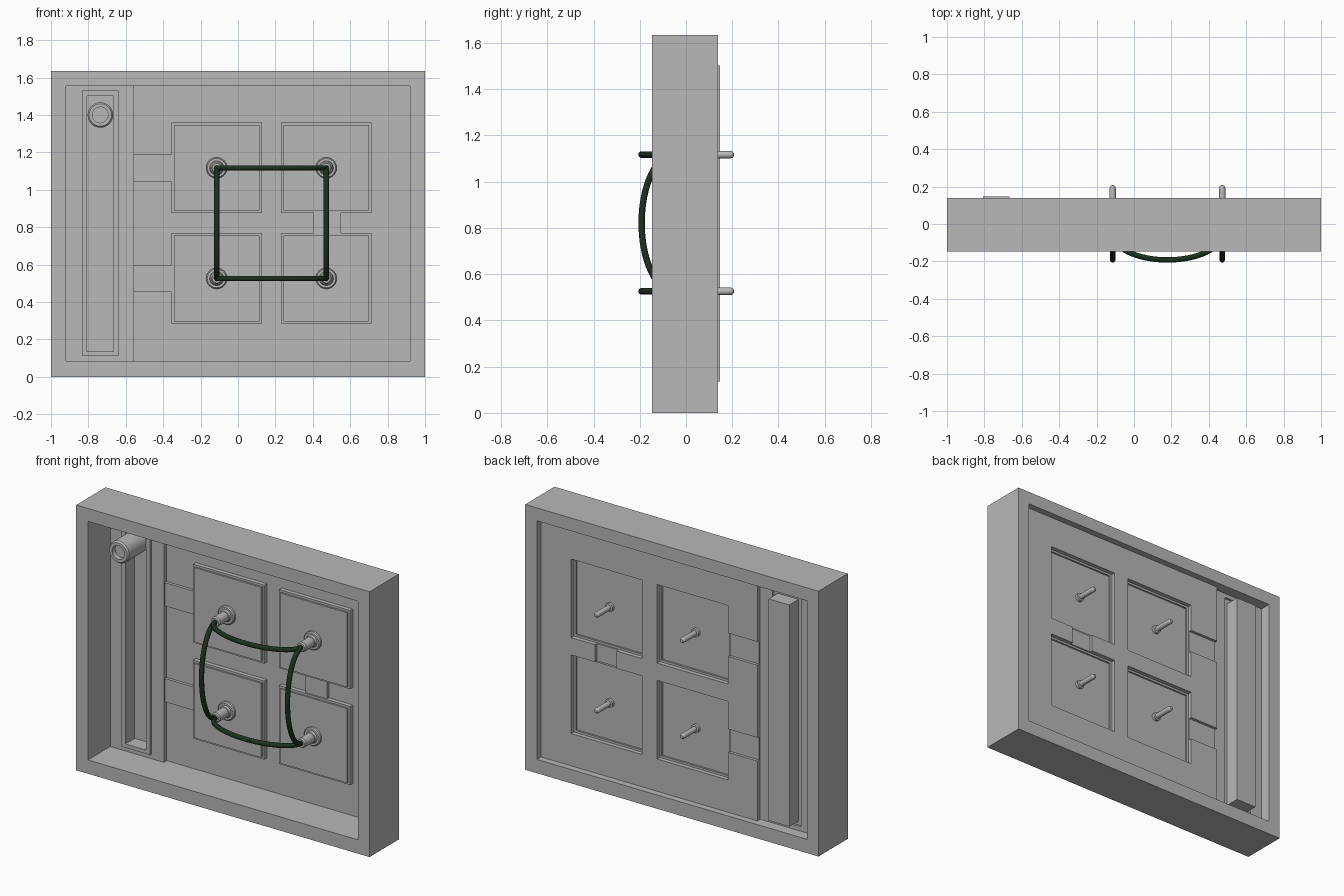
import bpy, bmesh, math

if "Cube" in bpy.data.objects:
    bpy.data.objects.remove(bpy.data.objects["Cube"])


def material(name, rgb):
    m = bpy.data.materials.new(name)
    m.diffuse_color = (*rgb, 1)
    m.use_nodes = True
    m.node_tree.nodes["Principled BSDF"].inputs["Base Color"].default_value = m.diffuse_color
    return m


GREY = material("grey_plastic", (0.48, 0.48, 0.48))
GREEN = material("dark_green_cable", (0.012, 0.03, 0.013))


def finish(name, bm, mat, smooth=False):
    me = bpy.data.meshes.new(name)
    bm.to_mesh(me)
    bm.free()
    ob = bpy.data.objects.new(name, me)
    bpy.context.collection.objects.link(ob)
    me.materials.append(mat)
    if smooth:
        bpy.ops.object.select_all(action='DESELECT')
        bpy.context.view_layer.objects.active = ob
        ob.select_set(True)
        bpy.ops.object.shade_smooth_by_angle(angle=math.radians(35))
    return ob


def lathe(name, profile, x, z, mat, n=32):
    """Revolve (radius, y) points around the y axis through x, z."""
    bm = bmesh.new()
    vs = [bm.verts.new((r, y, 0)) for r, y in profile]
    es = [bm.edges.new(p) for p in zip(vs, vs[1:])]
    bmesh.ops.spin(bm, geom=vs + es, cent=(0, 0, 0), axis=(0, 1, 0),
                   angle=2 * math.pi, steps=n, use_duplicate=False)
    bmesh.ops.remove_doubles(bm, verts=bm.verts, dist=1e-4)
    bmesh.ops.recalc_face_normals(bm, faces=bm.faces)
    bmesh.ops.translate(bm, verts=bm.verts, vec=(x, 0, z))
    return finish(name, bm, mat, True)


# Outer frame: square ring with straight inner walls
FRONT, BACK = -0.147, 0.138
bm = bmesh.new()
loops = []
for y in (FRONT, BACK):
    for x0, x1, z0, z1 in ((-1, 1, 0, 1.635), (-0.92, 0.92, 0.085, 1.555)):
        loops.append([bm.verts.new((x, y, z)) for x, z in
                      ((x0, z0), (x1, z0), (x1, z1), (x0, z1))])
fo, fi, bo, bi = loops
for a, b in ((fo, fi), (fi, bi), (bi, bo), (bo, fo)):
    for i in range(4):
        j = (i + 1) % 4
        bm.faces.new((a[i], a[j], b[j], b[i]))
bmesh.ops.recalc_face_normals(bm, faces=bm.faces)
finish("outer_frame", bm, GREY)

# Stamped panel: rectangles (x0, x1, z0, z1, depth), later ones override
COLS, ROWS = (-0.114, 0.472), (0.526, 1.117)
rects = [(-0.92, 0.92, 0.085, 1.555, 0.098),
         (-0.92, -0.555, 0.085, 1.555, 0.07),
         (-0.833, -0.64, 0.112, 1.53, 0.057),
         (-0.807, -0.666, 0.136, 1.502, 0.147),
         (0.405, 0.552, 0.74, 0.9, 0.08)]
for z in ROWS:
    rects.append((-0.555, -0.33, z - 0.072, z + 0.072, 0.08))
for x in COLS:
    for z in ROWS:
        for h, y in ((0.242, 0.072), (0.229, 0.061)):
            rects.append((x - h, x + h, z - h, z + h, y))
xs = sorted({v for r in rects for v in r[:2]})
zs = sorted({v for r in rects for v in r[2:4]})


def depth(i, k):
    cx, cz = (xs[i] + xs[i + 1]) / 2, (zs[k] + zs[k + 1]) / 2
    return [r[4] for r in rects if r[0] < cx < r[1] and r[2] < cz < r[3]][-1]


bm = bmesh.new()


def quad(*pts):
    bm.faces.new([bm.verts.new(p) for p in pts])


nx, nz = len(xs) - 1, len(zs) - 1
for i in range(nx):
    for k in range(nz):
        y, x0, x1, z0, z1 = depth(i, k), xs[i], xs[i + 1], zs[k], zs[k + 1]
        quad((x0, y, z0), (x1, y, z0), (x1, y, z1), (x0, y, z1))
        if i + 1 < nx and depth(i + 1, k) != y:
            w = depth(i + 1, k)
            quad((x1, y, z0), (x1, w, z0), (x1, w, z1), (x1, y, z1))
        if k + 1 < nz and depth(i, k + 1) != y:
            w = depth(i, k + 1)
            quad((x0, y, z1), (x1, y, z1), (x1, w, z1), (x0, w, z1))
bmesh.ops.remove_doubles(bm, verts=bm.verts, dist=1e-5)
bmesh.ops.dissolve_limit(bm, angle_limit=0.01, verts=bm.verts, edges=bm.edges)
finish("stamped_panel", bm, GREY)

# Hollow tube standing in the top of the channel
lathe("channel_tube", [(0.068, 0.146), (0.068, -0.105), (0.06, -0.115),
                       (0.042, -0.115), (0.042, -0.085), (0, -0.085)],
      -0.736, 1.40, GREY)

# Terminals: insulator boss on the front, rounded pin on the back
TERMINAL = [(0, 0.208), (0.009, 0.206), (0.015, 0.198), (0.0165, 0.188),
            (0.0165, 0.08), (0.026, 0.078), (0.026, 0.061),
            (0.056, 0.061), (0.056, 0.048), (0.05, 0.042), (0.038, 0.042),
            (0.034, 0.03), (0.03, 0.028), (0.03, -0.052), (0.024, -0.06),
            (0, -0.06)]
for x in COLS:
    for z in ROWS:
        lathe("terminal", TERMINAL, x, z, GREY)


# Cables: half-ellipse loops joining neighbouring terminals
def cable(a, b):
    cu = bpy.data.curves.new("cable", 'CURVE')
    cu.dimensions = '3D'
    cu.bevel_depth = 0.0145
    cu.bevel_resolution = 3
    cu.use_fill_caps = True
    n = 32
    sp = cu.splines.new('POLY')
    sp.points.add(n)
    for i, p in enumerate(sp.points):
        t = math.pi * i / n
        f = (1 - math.cos(t)) / 2
        p.co = (a[0] + (b[0] - a[0]) * f, -0.052 - 0.14 * math.sin(t),
                a[1] + (b[1] - a[1]) * f, 1)
    sp.use_smooth = True
    cu.materials.append(GREEN)
    ob = bpy.data.objects.new("cable", cu)
    bpy.context.collection.objects.link(ob)
    bpy.ops.object.select_all(action='DESELECT')
    bpy.context.view_layer.objects.active = ob
    ob.select_set(True)
    bpy.ops.object.convert(target='MESH')


for z in ROWS:
    cable((COLS[0], z), (COLS[1], z))
for x in COLS:
    cable((x, ROWS[0]), (x, ROWS[1]))
